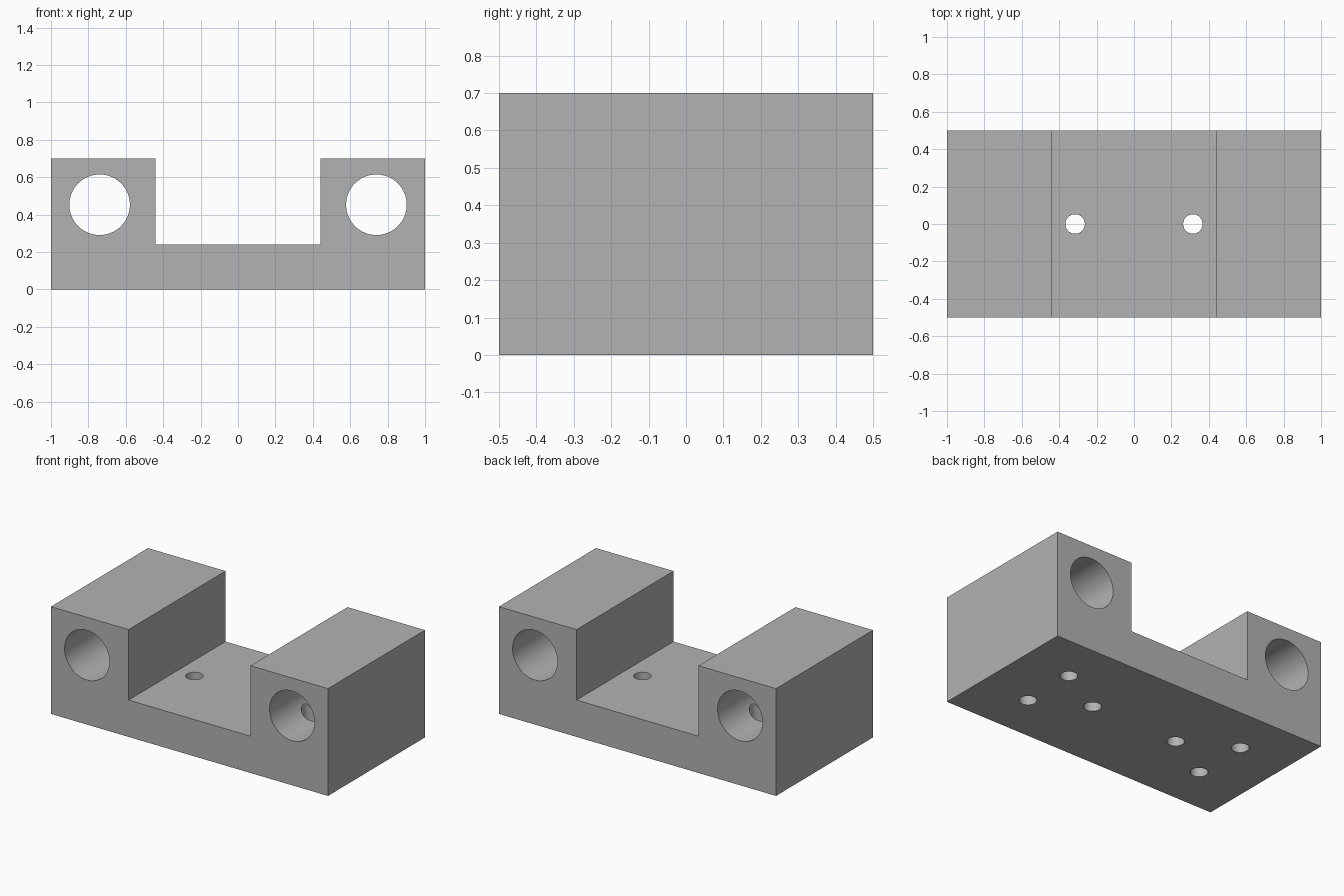
import bpy
import bmesh
from math import pi
from mathutils import Matrix, Vector

cube = bpy.data.objects.get("Cube")
if cube:
    bpy.data.objects.remove(cube, do_unlink=True)

DEPTH, HEIGHT = 1.0, 0.7
NOTCH_X, FLOOR_Z = 0.44, 0.24
BORE_X, BORE_Z, BORE_R = 0.74, 0.453, 0.162
HOLE_R = 0.052

grey = bpy.data.materials.new("plain grey")
grey.use_nodes = True
grey.diffuse_color = (0.45, 0.45, 0.45, 1)
grey.node_tree.nodes["Principled BSDF"].inputs["Base Color"].default_value = grey.diffuse_color


def add_object(name, bm):
    bmesh.ops.recalc_face_normals(bm, faces=bm.faces)
    mesh = bpy.data.meshes.new(name)
    bm.to_mesh(mesh)
    bm.free()
    mesh.materials.append(grey)
    obj = bpy.data.objects.new(name, mesh)
    bpy.context.collection.objects.link(obj)
    return obj


def drill(target, start, end, radius):
    """Cut a round hole through the target between two points."""
    a, b = Vector(start), Vector(end)
    turn = (b - a).to_track_quat("Z", "Y").to_matrix().to_4x4()
    bm = bmesh.new()
    bmesh.ops.create_cone(bm, cap_ends=True, segments=64, radius1=radius, radius2=radius,
                          depth=(b - a).length, matrix=Matrix.Translation((a + b) / 2) @ turn)
    cutter = add_object("hole_cutter", bm)
    cutter.hide_render = True
    mod = target.modifiers.new("hole", "BOOLEAN")
    mod.operation, mod.solver, mod.object = "DIFFERENCE", "EXACT", cutter
    bpy.context.view_layer.objects.active = target
    bpy.ops.object.modifier_apply(modifier=mod.name)
    bpy.data.objects.remove(cutter, do_unlink=True)


# U-shaped block, extruded front to back
half = [(NOTCH_X, FLOOR_Z), (NOTCH_X, HEIGHT), (1, HEIGHT), (1, 0)]
profile = half + [(-x, z) for x, z in reversed(half)]
bm = bmesh.new()
face = bm.faces.new([bm.verts.new((x, -DEPTH / 2, z)) for x, z in profile])
extruded = bmesh.ops.extrude_face_region(bm, geom=[face])["geom"]
bmesh.ops.translate(bm, vec=(0, DEPTH, 0),
                    verts=[v for v in extruded if isinstance(v, bmesh.types.BMVert)])
block = add_object("mounting_block", bm)

for side in (-1, 1):
    # Long bore through each tower
    drill(block, (side * BORE_X, -DEPTH, BORE_Z), (side * BORE_X, DEPTH, BORE_Z), BORE_R)
    # Bolt hole through the floor
    drill(block, (side * 0.315, 0, -0.1), (side * 0.315, 0, 0.4), HOLE_R)
    # Screw holes from the underside into the bore
    for y in (-0.185, 0.185):
        drill(block, (side * 0.65, y, -0.1), (side * 0.65, y, BORE_Z), HOLE_R)

bpy.ops.object.select_all(action="DESELECT")
block.select_set(True)
bpy.context.view_layer.objects.active = block
bpy.ops.object.shade_smooth_by_angle(angle=pi / 6)
